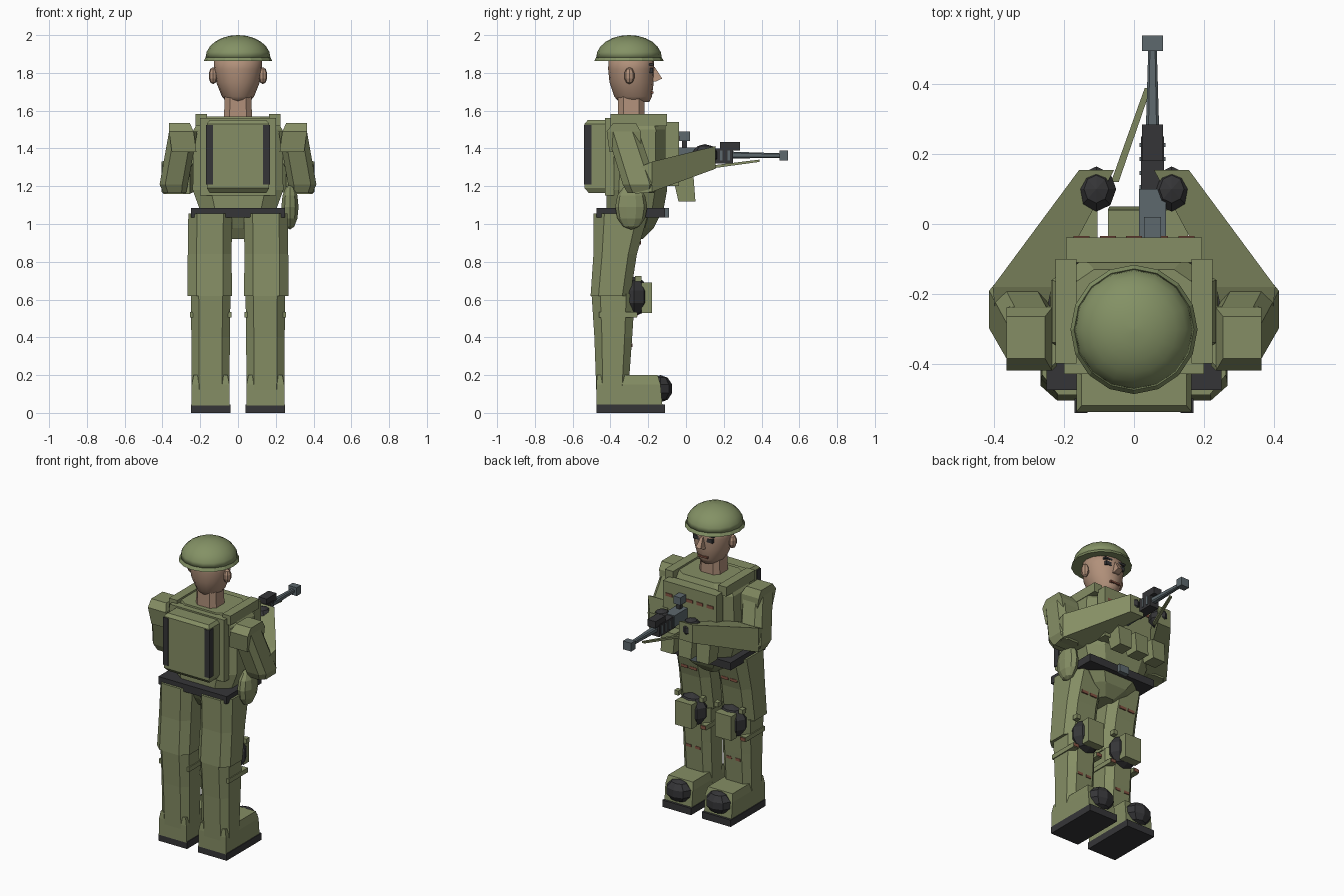
import bpy, bmesh, math
from mathutils import Vector

cube = bpy.data.objects.get("Cube")
if cube:
    bpy.data.objects.remove(cube)


def material(name, r, g, b):
    m = bpy.data.materials.new(name)
    m.use_nodes = True
    m.diffuse_color = (r, g, b, 1)
    bsdf = next(n for n in m.node_tree.nodes if n.type == 'BSDF_PRINCIPLED')
    bsdf.inputs["Base Color"].default_value = (r, g, b, 1)
    return m


GREEN = material("olive cloth", 0.235, 0.27, 0.128)
HELMET = material("helmet green", 0.23, 0.285, 0.13)
SKIN = material("skin", 0.44, 0.28, 0.195)
DARK = material("black rubber", 0.036, 0.036, 0.039)
GREY = material("gun metal", 0.11, 0.14, 0.155)
BROWN = material("brown tape", 0.24, 0.09, 0.058)

# Unit cross-sections
SQUARE = [(-1, -1), (1, -1), (1, 1), (-1, 1)]
CHAMFER = [(-1, -.6), (-.6, -1), (.6, -1), (1, -.6), (1, .6), (.6, 1), (-.6, 1), (-1, .6)]
ROUND = [(math.cos(math.tau * i / 16), math.sin(math.tau * i / 16)) for i in range(16)]


def finish(bm, name, mat, smooth):
    bmesh.ops.recalc_face_normals(bm, faces=bm.faces)
    mesh = bpy.data.meshes.new(name)
    bm.to_mesh(mesh)
    bm.free()
    mesh.materials.append(mat)
    for p in mesh.polygons:
        p.use_smooth = smooth
    obj = bpy.data.objects.new(name, mesh)
    bpy.context.collection.objects.link(obj)


def loft(name, mat, rings, section=SQUARE, forward=False, smooth=False):
    """Skin rings of (centre, half width, half depth); rings lie flat, or upright facing y."""
    u, v = Vector((1, 0, 0)), Vector((0, 0, 1) if forward else (0, 1, 0))
    bm = bmesh.new()
    loops = [[bm.verts.new(Vector(c) + u * (a * hu) + v * (b * hv)) for a, b in section]
             for c, hu, hv in rings]
    n = len(section)
    for lo, hi in zip(loops, loops[1:]):
        for i in range(n):
            bm.faces.new((lo[i], lo[(i + 1) % n], hi[(i + 1) % n], hi[i]))
    bm.faces.new(loops[0])
    bm.faces.new(loops[-1])
    finish(bm, name, mat, smooth)


def box(name, mat, x, y, z):
    """Box from (low, high) spans."""
    cx, cy = sum(x) / 2, sum(y) / 2
    hx, hy = abs(x[1] - x[0]) / 2, abs(y[1] - y[0]) / 2
    loft(name, mat, [((cx, cy, h), hx, hy) for h in z])


def ball(name, mat, centre, radii, seg=10):
    bm = bmesh.new()
    bmesh.ops.create_uvsphere(bm, u_segments=seg, v_segments=seg // 2 + 1, radius=1)
    bmesh.ops.scale(bm, vec=radii, verts=bm.verts)
    bmesh.ops.translate(bm, vec=centre, verts=bm.verts)
    finish(bm, name, mat, False)


# Torso, vest and pelvis
loft("torso", GREEN, [((0, -.27, 1.07), .2, .15), ((0, -.26, 1.18), .24, .16),
                      ((0, -.25, 1.5), .235, .15), ((0, -.26, 1.57), .19, .13)], CHAMFER)
box("chest_plate", GREEN, (-.195, .195), (-.11, -.038), (1.2, 1.54))
box("back_plate", GREEN, (-.2, .2), (-.43, -.38), (1.15, 1.56))
loft("pelvis", GREEN, [((0, -.3, .92), .05, .07), ((0, -.29, .98), .13, .12),
                       ((0, -.29, 1.06), .21, .16)], CHAMFER)
box("belt", DARK, (-.25, .25), (-.475, -.11), (1.035, 1.085))
box("buckle", GREY, (-.035, .035), (-.12, -.09), (1.035, 1.085))
for i in (-1, 0, 1):
    loft("chest_pouch", GREEN, [((i * .13 - .025, .005, 1.12), .045, .045),
                                ((i * .13 - .025, -.015, 1.25), .05, .055)])
for i in range(5):
    x = -.15 + i * .075
    box("chest_tape", BROWN, (x - .023, x + .023), (-.04, -.034), (1.445, 1.465))

# Backpack with side bars
loft("backpack", GREEN, [((0, -.46, 1.165), .15, .055), ((0, -.47, 1.19), .165, .068),
                         ((0, -.47, 1.53), .165, .068), ((0, -.46, 1.55), .15, .06)])
for s in (-1, 1):
    box("backpack_bar", DARK, (s * .133, s * .17), (-.541, -.5), (1.21, 1.525))

# Head
loft("neck", SKIN, [((0, -.29, 1.55), .075, .07), ((0, -.29, 1.68), .07, .07)], CHAMFER)
loft("head", SKIN, [((0, -.275, 1.645), .06, .08), ((0, -.28, 1.675), .085, .1),
                    ((0, -.288, 1.75), .115, .117), ((0, -.29, 1.82), .128, .122),
                    ((0, -.29, 1.89), .125, .12)], ROUND, smooth=True)
loft("nose", SKIN, [((0, -.17, 1.755), .022, .012), ((0, -.15, 1.77), .018, .024),
                    ((0, -.18, 1.83), .008, .015)])
box("mouth", BROWN, (-.035, .035), (-.2, -.172), (1.69, 1.702))
loft("helmet_brim", HELMET, [((0, -.302, 1.862), .182, .185), ((0, -.302, 1.885), .17, .172)], ROUND)
loft("helmet_dome", HELMET, [((0, -.302, 1.88 + .12 * math.sin(a)), .17 * math.cos(a) + .002,
                              .172 * math.cos(a) + .002)
                             for a in (math.pi / 12 * k for k in range(7))], ROUND, smooth=True)

for s in (-1, 1):
    # Face details
    ball("ear", SKIN, (s * .132, -.3, 1.785), (.024, .028, .045), 8)
    box("eye", DARK, (s * .028, s * .07), (-.2, -.174), (1.8, 1.825))
    box("eyebrow", DARK, (s * .022, s * .078), (-.2, -.173), (1.838, 1.85))

    # Shoulders and arms
    box("shoulder_strap", GREEN, (s * .165, s * .225), (-.4, -.1), (1.52, 1.582))
    loft("shoulder", GREEN, [((s * .285, -.32, 1.38), .065, .085), ((s * .3, -.33, 1.49), .065, .09),
                             ((s * .31, -.325, 1.535), .055, .06)])
    loft("upper_arm", GREEN, [((s * .335, -.24, 1.165), .06, .07), ((s * .34, -.245, 1.21), .075, .09),
                              ((s * .29, -.335, 1.49), .075, .085)], CHAMFER)
    loft("forearm", GREEN, [((s * .325, -.27, 1.225), .07, .065), ((s * .32, -.18, 1.25), .085, .08),
                            ((s * .107, .155, 1.352), .05, .06)], forward=True)
    ball("glove", DARK, (s * .108, .1, 1.365), (.06, .068, .058), 8)

    # Legs
    loft("thigh", GREEN, [((s * .15, -.4, .62), .118, .105), ((s * .15, -.375, .84), .116, .115),
                          ((s * .147, -.345, 1.055), .116, .145)], CHAMFER)
    loft("shin", GREEN, [((s * .145, -.39, .12), .1, .085), ((s * .145, -.385, .4), .102, .1),
                         ((s * .145, -.385, .63), .105, .115)], CHAMFER)
    ball("knee", DARK, (s * .145, -.275, .615), (.105, .08, .105), 8)
    box("knee_pad", GREEN, (s * .085, s * .205), (-.235, -.18), (.53, .69))
    for x in (.055, .235):
        box("shin_strap", GREEN, (s * (x - .02), s * (x + .02)), (-.46, -.26), (.505, .535))
        box("shin_tape", BROWN, (s * (x - .018), s * (x + .018)), (-.262, -.256), (.51, .53))
        for y in (-.43, -.25):
            box("thigh_clip", GREEN, (s * (x - .015), s * (x + .015)), (y - .02, y + .015), (.695, .725))
    for x in (.115, .18):
        box("thigh_tape", BROWN, (s * (x - .025), s * (x + .025)), (-.247, -.238), (.892, .91))
        box("ankle_tape", BROWN, (s * (x - .018), s * (x + .018)), (-.293, -.284), (.35, .367))

    # Boots
    loft("boot", GREEN, [((s * .145, -.3, .04), .1, .175), ((s * .145, -.305, .15), .1, .17),
                         ((s * .145, -.31, .2), .09, .16)])
    box("sole", DARK, (s * .04, s * .25), (-.475, -.11), (0, .045))
    ball("toe_cap", DARK, (s * .145, -.135, .128), (.09, .065, .072), 8)

# Canteen
ball("canteen", GREEN, (.275, -.29, 1.09), (.048, .085, .12))

# Rifle
GX = .053
box("rifle_stock", GREY, (GX - .038, GX + .038), (-.04, .1), (1.33, 1.405))
box("rifle_receiver", DARK, (GX - .033, GX + .033), (.08, .25), (1.32, 1.4))
box("rifle_rail", DARK, (GX - .03, GX + .03), (.18, .285), (1.39, 1.435))
box("rear_sight", GREY, (GX - .025, GX + .025), (-.04, .02), (1.44, 1.49))
box("rear_sight_post", DARK, (GX - .012, GX + .012), (-.02, .005), (1.39, 1.45))
for i in range(4):
    y = .1 + i * .04
    box("rifle_rib", GREY, (GX - .037, GX + .037), (y, y + .012), (1.335, 1.39))
loft("barrel", GREY, [((GX, .24, 1.365), .02, .018), ((GX, .51, 1.362), .012, .012)], CHAMFER, forward=True)
box("muzzle", GREY, (GX - .03, GX + .03), (.495, .54), (1.335, 1.39))
loft("rifle_strut", GREEN, [((-.055, .12, 1.3), .011, .008), ((.04, .39, 1.335), .009, .006)], forward=True)
